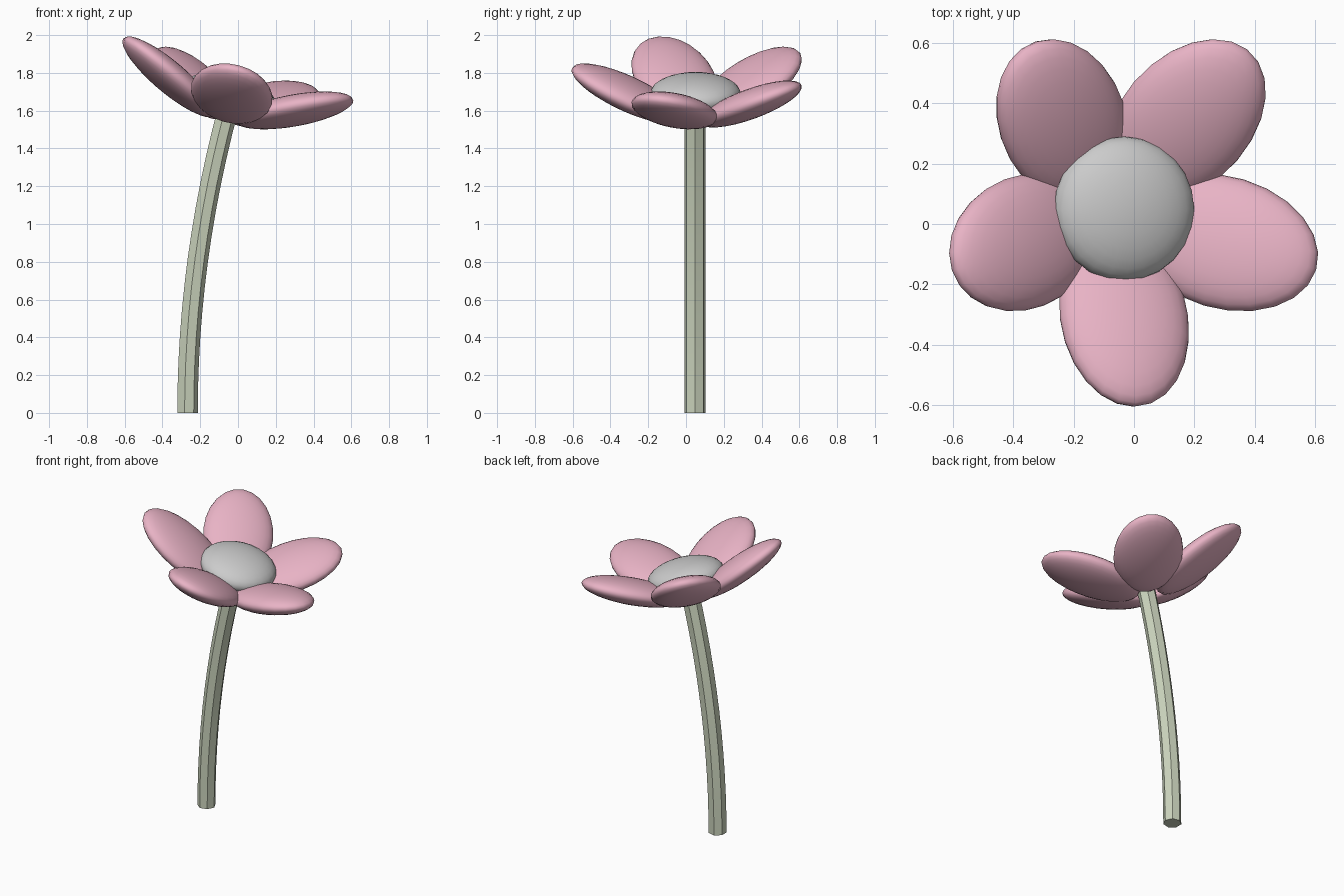
import bpy, bmesh, math
from mathutils import Matrix, Vector

if "Cube" in bpy.data.objects:
    bpy.data.objects.remove(bpy.data.objects["Cube"])

TILT = math.radians(15)
HEAD = Matrix.Translation((-0.033, 0.05, 1.69)) @ Matrix.Rotation(TILT, 4, 'Y')


def material(name, rgb):
    m = bpy.data.materials.new(name)
    m.diffuse_color = (*rgb, 1)
    m.use_nodes = True
    m.node_tree.nodes["Principled BSDF"].inputs["Base Color"].default_value = m.diffuse_color
    return m


def ellipsoid(name, matrix, radii, mat=None):
    bm = bmesh.new()
    bmesh.ops.create_uvsphere(bm, u_segments=24, v_segments=16, radius=1)
    bm.transform(matrix @ Matrix.Diagonal((*radii, 1)))
    return finish(name, bm, mat, True)


def finish(name, bm, mat, smooth):
    bmesh.ops.recalc_face_normals(bm, faces=bm.faces)
    for f in bm.faces:
        f.smooth = smooth
    mesh = bpy.data.meshes.new(name)
    bm.to_mesh(mesh)
    bm.free()
    if mat:
        mesh.materials.append(mat)
    ob = bpy.data.objects.new(name, mesh)
    bpy.context.collection.objects.link(ob)
    return ob


pink = material("petal_pink", (0.81, 0.45, 0.56))
green = material("stem_green", (0.60, 0.66, 0.51))

# Five raised petals around the tilted flower head
for i in range(5):
    spin = Matrix.Rotation(math.radians(-90 + 72 * i), 4, 'Z')
    lift = Matrix.Translation((0.36, 0, 0)) @ Matrix.Rotation(math.radians(-25), 4, 'Y')
    ellipsoid(f"petal_{i + 1}", HEAD @ spin @ lift, (0.325, 0.22, 0.08), pink)

# Flattened flower centre
ellipsoid("flower_centre", HEAD, (0.24, 0.24, 0.1))

# Curved seven-sided stem
SIDES, STEPS, R, TOP = 7, 12, 0.057, 1.62
bm = bmesh.new()
rings = []
for s in range(STEPS + 1):
    z = TOP * s / STEPS
    centre = Vector((-0.27 + 0.083 * z * z, 0.047, z))
    lean = Matrix.Rotation(math.atan(0.166 * z), 3, 'Y')
    rings.append([bm.verts.new(centre + lean @ Vector((R * math.cos(a), R * math.sin(a), 0)))
                  for a in (math.tau * k / SIDES for k in range(SIDES))])
for lo, hi in zip(rings, rings[1:]):
    for k in range(SIDES):
        n = (k + 1) % SIDES
        bm.faces.new((lo[k], lo[n], hi[n], hi[k]))
bm.faces.new(rings[0][::-1])
bm.faces.new(rings[-1])
stem = finish("stem", bm, green, False)
bpy.context.view_layer.objects.active = stem
stem.select_set(True)
bpy.ops.object.shade_smooth_by_angle(angle=math.radians(30))
